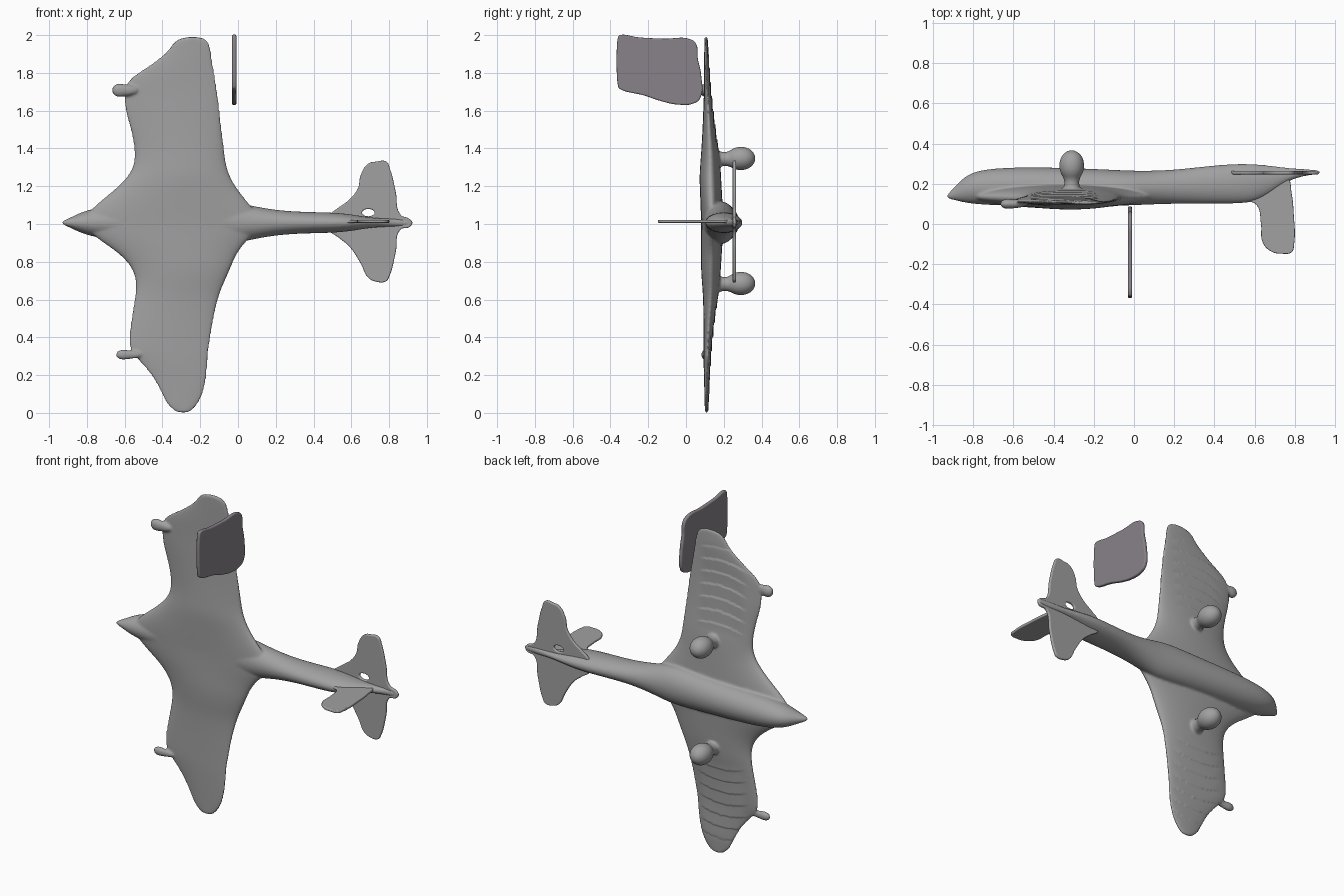
import bpy, bmesh, math
from mathutils import Vector, Matrix

if "Cube" in bpy.data.objects:
    bpy.data.objects.remove(bpy.data.objects["Cube"])


def material(name, rgb):
    m = bpy.data.materials.new(name)
    m.diffuse_color = (*rgb, 1)
    m.use_nodes = True
    m.node_tree.nodes["Principled BSDF"].inputs["Base Color"].default_value = m.diffuse_color
    return m


grey = material("mid_grey", (.36, .355, .355))
dark = material("dark_grey", (.25, .225, .25))


def loft(name, rings, sides=20):
    """Skin elliptical rings; each ring is (centre, axis_u, axis_v)."""
    bm = bmesh.new()
    loops = []
    for c, u, v in rings:
        loop = []
        for i in range(sides):
            a = 2 * math.pi * i / sides
            loop.append(bm.verts.new(Vector(c) + Vector(u) * math.cos(a) + Vector(v) * math.sin(a)))
        loops.append(loop)
    for a, b in zip(loops, loops[1:]):
        for i in range(sides):
            j = (i + 1) % sides
            bm.faces.new((a[i], a[j], b[j], b[i]))
    for end in (loops[0], loops[-1]):
        mid = bm.verts.new(sum((p.co for p in end), Vector()) / sides)
        for i in range(sides):
            bm.faces.new((end[i], end[(i + 1) % sides], mid))
    bmesh.ops.recalc_face_normals(bm, faces=bm.faces[:])
    me = bpy.data.meshes.new(name)
    bm.to_mesh(me)
    bm.free()
    me.materials.append(grey)
    ob = bpy.data.objects.new(name, me)
    bpy.context.collection.objects.link(ob)
    m = ob.modifiers.new("smooth", 'SUBSURF')
    m.levels = m.render_levels = 2
    return ob


def select(*obs):
    bpy.ops.object.select_all(action='DESELECT')
    for ob in obs:
        ob.select_set(True)
    bpy.context.view_layer.objects.active = obs[0]


def plate(name, outlines, matrix, half, bevel, mat=grey):
    """Thin rounded sheet from smooth closed outlines (extra ones are holes)."""
    cu = bpy.data.curves.new(name, 'CURVE')
    cu.dimensions, cu.fill_mode = '2D', 'BOTH'
    cu.extrude, cu.bevel_depth, cu.bevel_resolution = half - bevel, bevel, 2
    cu.offset = -bevel
    cu.resolution_u = 6
    cu.materials.append(mat)
    for pts in outlines:
        s = cu.splines.new('BEZIER')
        s.bezier_points.add(len(pts) - 1)
        for bp, (a, b) in zip(s.bezier_points, pts):
            bp.co = (a, b, 0)
            bp.handle_left_type = bp.handle_right_type = 'AUTO'
        s.use_cyclic_u = True
    ob = bpy.data.objects.new(name, cu)
    bpy.context.collection.objects.link(ob)
    ob.matrix_world = matrix
    select(ob)
    bpy.ops.object.convert(target='MESH')
    bpy.ops.object.shade_smooth_by_angle(angle=math.radians(40))
    return ob


def interp(table, z):
    for (z0, a0), (z1, a1) in zip(table, table[1:]):
        if z <= z1:
            return a0 + (a1 - a0) * (z - z0) / (z1 - z0)
    return table[-1][1]


# Wing and blended centre section: (z, leading x, trailing x)
plan = [(0.0, -.32, -.26), (.03, -.37, -.22), (.1, -.405, -.18), (.2, -.455, -.162),
        (.3, -.55, -.155), (.35, -.59, -.15), (.5, -.568, -.127), (.62, -.547, -.10),
        (.7, -.54, -.065), (.78, -.57, -.03), (.85, -.64, 0), (.92, -.75, .06),
        (1.0, -.84, .14), (1.08, -.79, .09), (1.17, -.67, .01), (1.25, -.585, -.04),
        (1.32, -.55, -.062), (1.4, -.55, -.07), (1.5, -.57, -.083), (1.6, -.603, -.093),
        (1.7, -.608, -.103), (1.76, -.592, -.113), (1.81, -.52, -.123), (1.86, -.44, -.133),
        (1.92, -.37, -.138), (1.97, -.345, -.15), (1.99, -.29, -.19)]
upper = [(0, .100), (.3, .092), (.6, .092), (.75, .078), (1.0, .08), (1.25, .07), (1.45, .085), (1.7, .095), (2, .097)]
lower = [(0, .118), (.3, .132), (.5, .152), (.65, .178), (1.0, .2), (1.35, .181), (1.5, .157), (1.7, .133), (2, .114)]
rings = []
for z, x0, x1 in plan:
    y0, y1 = interp(upper, z), interp(lower, z)
    rings.append((((x0 + x1) / 2, (y0 + y1) / 2, z), ((x1 - x0) / 2, 0, 0), (0, (y1 - y0) / 2, 0)))
wing = loft("airframe", rings)

# Fuselage: (x, upper y, lower y, half width)
body = [(-.93, .126, .148, .01), (-.88, .115, .20, .03), (-.82, .10, .258, .062), (-.7, .092, .28, .09),
        (-.5, .086, .285, .10), (-.25, .084, .278, .11), (-.05, .09, .268, .12), (.05, .095, .265, .095),
        (.2, .10, .27, .066), (.35, .10, .288, .057), (.5, .10, .302, .055), (.6, .105, .30, .045),
        (.68, .15, .292, .03), (.76, .21, .28, .022), (.84, .24, .274, .022), (.925, .247, .268, .018)]
parts = [loft("fuselage", [((x, (a + b) / 2, 1.007), (0, (b - a) / 2, 0), (0, 0, w)) for x, a, b, w in body])]

# Wheels on short necks, below the wing: (y, radius)
bulb = [(.14, .045), (.18, .042), (.22, .036), (.242, .052), (.268, .064), (.30, .066), (.332, .058), (.357, .036), (.367, .012)]
for z in (.682, 1.344):
    parts.append(loft("wheel", [((-.31, y, z + .003 * (y > .23)), (r, 0, 0), (0, 0, r)) for y, r in bulb], 12))

# Gun stubs on the leading edges
nub = [(-.665, .015), (-.655, .03), (-.63, .04), (-.60, .032), (-.57, .03), (-.53, .015)]
for z, dx, k in ((.308, .02, .75), (1.708, 0, 1)):
    parts.append(loft("gun_stub", [((x + dx, .1, z), (0, .7 * k * r, 0), (0, 0, k * r)) for x, r in nub], 12))

# Fuse these into one skin with soft joins
select(wing, *parts)
bpy.ops.object.convert(target='MESH')
bpy.ops.object.join()
rm = wing.modifiers.new("fuse", 'REMESH')
rm.mode, rm.voxel_size = 'VOXEL', .0065
sm = wing.modifiers.new("soften", 'SMOOTH')
sm.factor, sm.iterations = .5, 8
select(wing)
bpy.ops.object.convert(target='MESH')

# Shallow curved terraces under the outer wings
normals = [v.normal.copy() for v in wing.data.vertices]
for v, n in zip(wing.data.vertices, normals):
    d = abs(v.co.z - 1)
    if v.co.y < .2 and -.52 < v.co.x < -.18 and n.y > .6:
        fade = min(1, max(0, (d - .38) / .08)) * min(1, max(0, (.93 - d) / .06))
        fade *= min(1, (v.co.x + .52) / .06, (-.18 - v.co.x) / .04)
        t = (d + .5 * (v.co.x + .33) ** 2 * 2) / .075
        v.co.y += .005 * fade * (t % 1 - .5)
for p in wing.data.polygons:
    p.use_smooth = True

# Tailplane with its small hole, lying in the x-z plane
tail = [(.48, 1.04), (.53, 1.085), (.59, 1.13), (.635, 1.19), (.65, 1.26), (.69, 1.32), (.73, 1.33), (.785, 1.33),
        (.805, 1.29), (.835, 1.17), (.86, 1.05), (.91, 1.025), (.92, 1.005), (.91, .985), (.86, .97), (.835, .85),
        (.80, .72), (.785, .697), (.73, .695), (.69, .715), (.65, .79), (.59, .88), (.53, .93), (.48, .97)]
hole = [(.69 + .033 * math.cos(a), 1.06 + .019 * math.sin(a)) for a in [i * math.pi / 4 for i in range(8)]]
stand = Matrix.Rotation(math.pi / 2, 4, 'X')
plate("tailplane", [tail, hole], Matrix.Translation((0, .256, 0)) @ stand, .009, .006)

# Upright fin in the x-y plane
fin = [(.54, .13), (.61, .095), (.632, .0), (.64, -.09), (.68, -.135), (.74, -.148), (.785, -.14),
       (.797, -.1), (.795, .05), (.785, .15), (.76, .24), (.68, .26), (.56, .22)]
plate("fin", [fin], Matrix.Translation((0, 0, 1.014)), .008, .005)

# Separate floating panel in the y-z plane
panel = [(-.36, 1.99), (-.35, 2.0), (-.25, 1.988), (-.12, 1.981), (.03, 1.975), (.055, 1.95), (.062, 1.88),
         (.08, 1.79), (.075, 1.665), (.04, 1.638), (-.04, 1.632), (-.13, 1.65), (-.22, 1.68), (-.35, 1.715), (-.36, 1.73)]
upright = Matrix(((0, 0, 1, -.02), (1, 0, 0, 0), (0, 1, 0, 0), (0, 0, 0, 1)))
plate("floating_panel", [panel], upright, .011, .007, dark)
